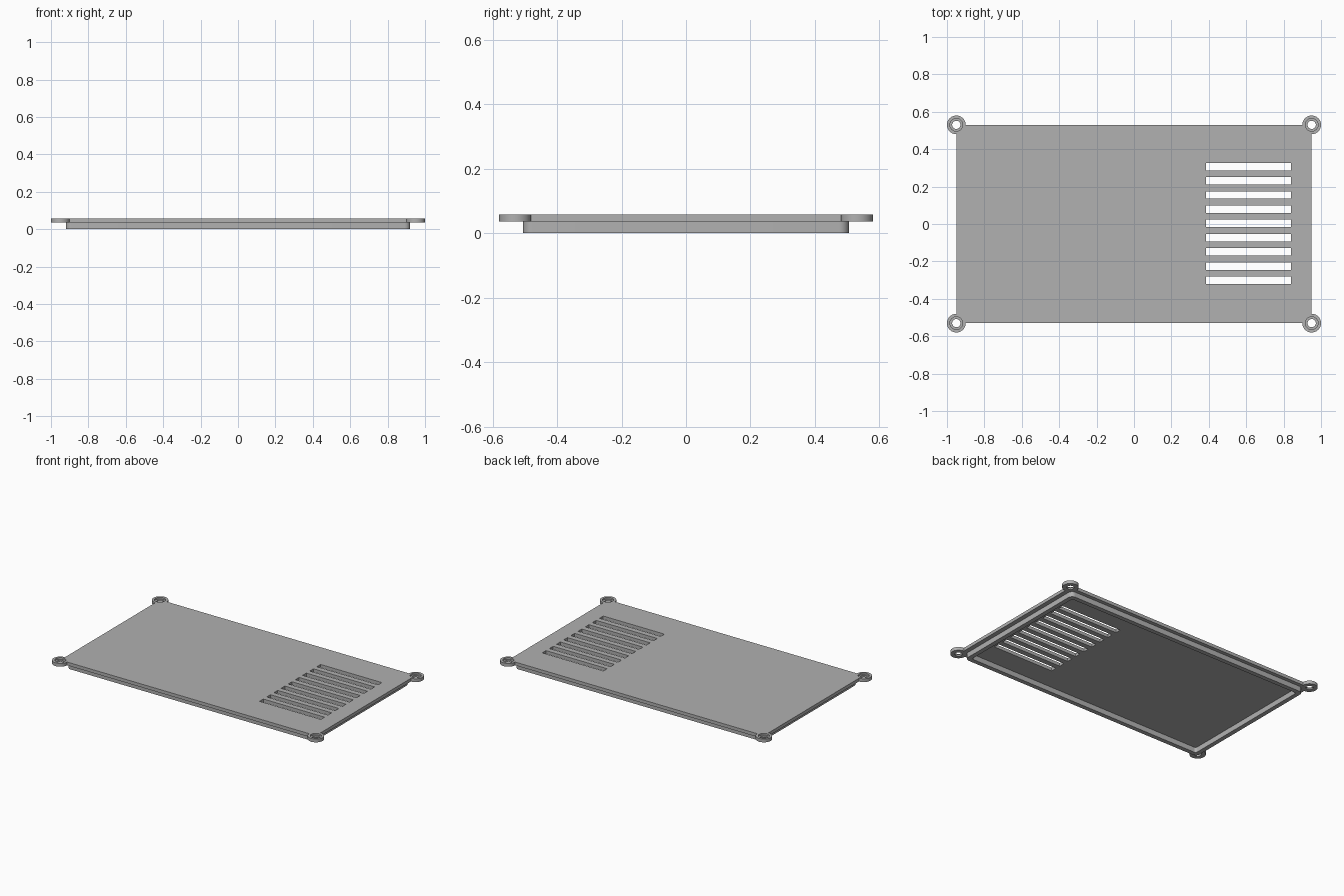
import bpy, bmesh
from math import pi, cos, sin, radians
from mathutils import Matrix

cube = bpy.data.objects.get("Cube")
if cube:
    bpy.data.objects.remove(cube)

grey = bpy.data.materials.new("plain grey")
grey.use_nodes = True
colour = (0.44, 0.44, 0.44, 1)
grey.diffuse_color = colour
grey.node_tree.nodes["Principled BSDF"].inputs["Base Color"].default_value = colour

HALF_X, HALF_Y = 0.95, 0.53
SEAT, TOP = 0.035, 0.057      # underside and top of the plate
BOSS_R = 0.05


def smooth(obj):
    bpy.ops.object.select_all(action='DESELECT')
    obj.select_set(True)
    bpy.context.view_layer.objects.active = obj
    bpy.ops.object.shade_smooth_by_angle(angle=radians(35))


def arc(cx, cy, r, start, end, steps=10):
    return [(cx + r * cos(start + (end - start) * i / steps),
             cy + r * sin(start + (end - start) * i / steps)) for i in range(steps + 1)]


def rectangle(x0, x1, y0, y1):
    return [(x0, y0), (x1, y0), (x1, y1), (x0, y1)]


def rounded(hx, hy, r):
    pts = []
    for k, (sx, sy) in enumerate([(1, 1), (-1, 1), (-1, -1), (1, -1)]):
        pts += arc(sx * (hx - r), sy * (hy - r), r, k * pi / 2, (k + 1) * pi / 2)
    return pts


def notched(hx, hy, r):
    # Rectangle whose corners are scooped out to seat the round bosses
    pts = []
    for k, (sx, sy) in enumerate([(1, 1), (-1, 1), (-1, -1), (1, -1)]):
        pts += arc(sx * hx, sy * hy, r, (k + 3) * pi / 2, (k + 2) * pi / 2)
    return pts


def extruded(name, outlines, z0, z1):
    # Filled flat curve: the first outline is solid, the others are holes
    curve = bpy.data.curves.new(name, 'CURVE')
    curve.dimensions = '2D'
    curve.fill_mode = 'BOTH'
    curve.extrude = (z1 - z0) / 2
    for pts in outlines:
        spline = curve.splines.new('POLY')
        spline.points.add(len(pts) - 1)
        for p, (x, y) in zip(spline.points, pts):
            p.co = (x, y, 0, 1)
        spline.use_cyclic_u = True
    curve.materials.append(grey)
    obj = bpy.data.objects.new(name, curve)
    bpy.context.collection.objects.link(obj)
    obj.location.z = (z0 + z1) / 2
    bpy.ops.object.select_all(action='DESELECT')
    obj.select_set(True)
    bpy.context.view_layer.objects.active = obj
    bpy.ops.object.convert(target='MESH')
    obj = bpy.context.view_layer.objects.active
    bm = bmesh.new()
    bm.from_mesh(obj.data)
    bmesh.ops.remove_doubles(bm, verts=bm.verts, dist=1e-5)
    bmesh.ops.recalc_face_normals(bm, faces=bm.faces)
    bm.to_mesh(obj.data)
    bm.free()
    smooth(obj)


def screw_boss(name, x, y):
    # Ring with a stepped recess for the screw head
    profile = [(0.022, SEAT), (BOSS_R, SEAT), (BOSS_R, TOP),
               (0.034, TOP), (0.034, 0.046), (0.022, 0.046)]
    segments = 40
    bm = bmesh.new()
    rings = [[bm.verts.new((r * cos(2 * pi * s / segments), r * sin(2 * pi * s / segments), z))
              for r, z in profile] for s in range(segments)]
    for s in range(segments):
        a, b = rings[s], rings[(s + 1) % segments]
        for i in range(len(profile)):
            j = (i + 1) % len(profile)
            bm.faces.new((a[i], b[i], b[j], a[j]))
    bmesh.ops.recalc_face_normals(bm, faces=bm.faces)
    bm.transform(Matrix.Translation((x, y, 0)))
    mesh = bpy.data.meshes.new(name)
    bm.to_mesh(mesh)
    bm.free()
    mesh.materials.append(grey)
    obj = bpy.data.objects.new(name, mesh)
    bpy.context.collection.objects.link(obj)
    smooth(obj)


# Cover plate with a row of nine vent slots
slots = [rectangle(0.385, 0.84, y - 0.02, y + 0.02)
         for y in (0.003 + 0.076 * (i - 4) for i in range(9))]
extruded("cover_plate", [notched(HALF_X, HALF_Y, BOSS_R - 0.001)] + slots, SEAT, TOP)

# Locating lip under the plate
extruded("locating_lip", [rounded(0.92, 0.505, 0.03), rounded(0.89, 0.475, 0.015)], 0, SEAT)

# Corner screw bosses
for sx, side in ((1, "left"), (-1, "right")):
    for sy, end in ((-1, "front"), (1, "back")):
        screw_boss(f"{end}_{side}_screw_boss", sx * HALF_X, sy * HALF_Y)
